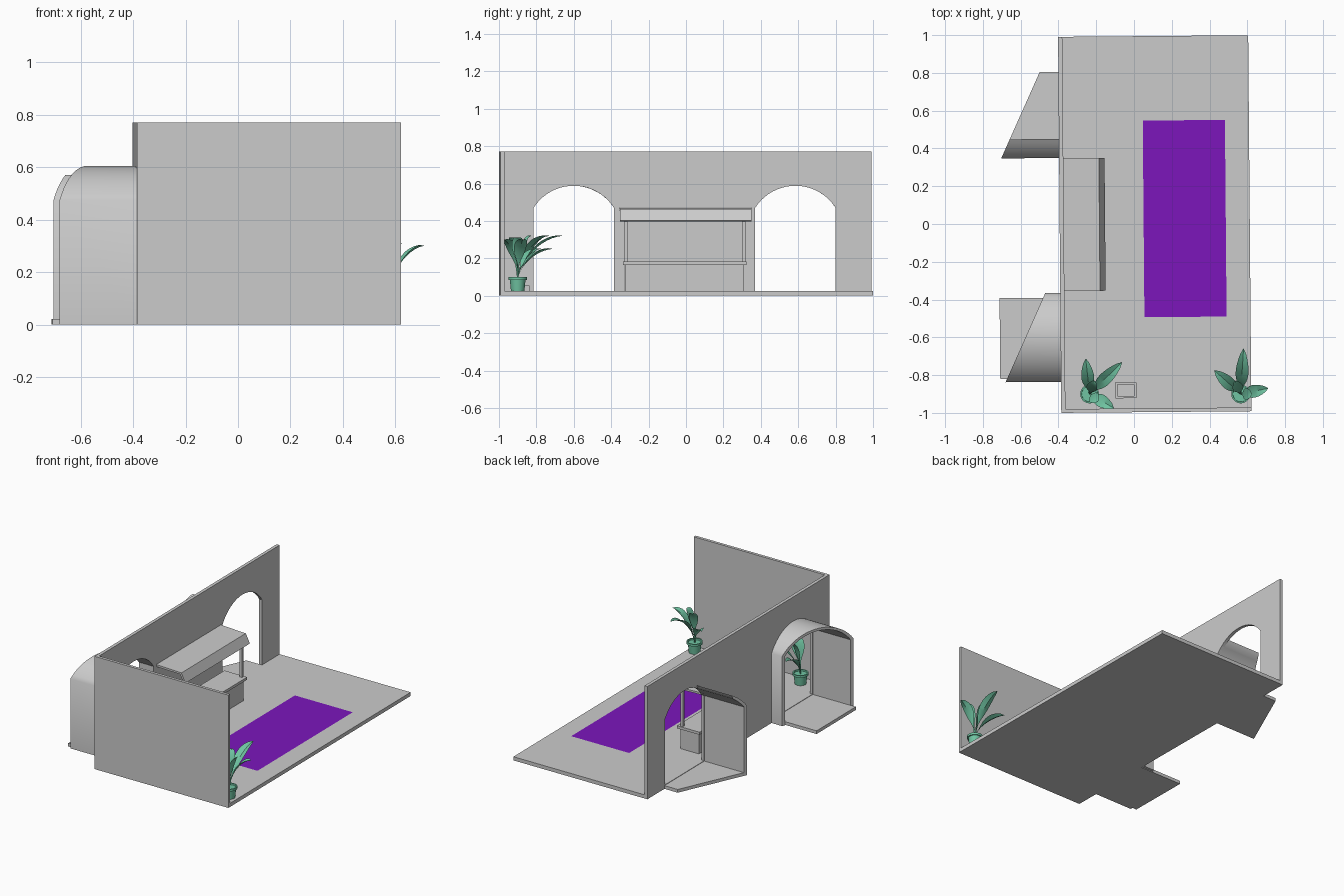
import bpy, bmesh, math
from mathutils import Matrix, Vector

if "Cube" in bpy.data.objects:
    bpy.data.objects.remove(bpy.data.objects["Cube"])

TURN = 0.0085  # the whole room sits very slightly rotated


def finish(name, bm, mat=None, smooth=False):
    bmesh.ops.recalc_face_normals(bm, faces=bm.faces)
    me = bpy.data.meshes.new(name)
    bm.to_mesh(me)
    bm.free()
    ob = bpy.data.objects.new(name, me)
    bpy.context.collection.objects.link(ob)
    if mat:
        me.materials.append(mat)
    if smooth:
        bpy.ops.object.select_all(action='DESELECT')
        ob.select_set(True)
        bpy.context.view_layer.objects.active = ob
        bpy.ops.object.shade_smooth_by_angle(angle=math.radians(35))
    return ob


def material(name, col):
    m = bpy.data.materials.new(name)
    m.diffuse_color = col
    m.use_nodes = True
    m.node_tree.nodes["Principled BSDF"].inputs["Base Color"].default_value = m.diffuse_color
    return m


def prism(name, pts, place_a, place_b, smooth=False):
    """Closed solid between two placements of one 2D outline."""
    bm = bmesh.new()
    a = [bm.verts.new(place_a(*p)) for p in pts]
    b = [bm.verts.new(place_b(*p)) for p in pts]
    bm.faces.new(a)
    bm.faces.new(b[::-1])
    n = len(pts)
    for i in range(n):
        j = (i + 1) % n
        bm.faces.new((a[i], a[j], b[j], b[i]))
    ob = finish(name, bm, None, smooth)
    ob.rotation_euler.z = TURN
    return ob


def slab(name, pts, z0, z1):
    return prism(name, pts, lambda x, y: (x, y, z0), lambda x, y: (x, y, z1))


def box(name, x0, x1, y0, y1, z0, z1):
    return slab(name, [(x0, y0), (x1, y0), (x1, y1), (x0, y1)], z0, z1)


def arch(yc, hw, rise, z0, n=20):
    """Points of a segmental arch from low y to high y."""
    r = (hw * hw + rise * rise) / (2 * rise)
    h = math.asin(hw / r)
    return [(yc + r * math.sin(-h + 2 * h * i / n),
             z0 + rise - r + r * math.cos(-h + 2 * h * i / n)) for i in range(n + 1)]


purple = material("carpet_purple", (0.2, 0.008, 0.5, 1))
green = material("plant_green", (0.16, 0.55, 0.36, 1))

X0, X1, Y0, Y1, H = -0.3935, 0.613, -0.9965, 0.994, 0.77
CA, CB = -0.597, 0.588

# floors of room and both alcoves
box("floor", X0, X1, Y0, Y1, 0, 0.025)
box("alcove_floor_front", -0.715, X0, -0.815, -0.387, 0, 0.022)
slab("alcove_floor_back", [(X0, 0.36), (-0.697, 0.36), (-0.493, 0.808), (X0, 0.808)], 0, 0.022)

# walls, the left one with two arched openings
box("front_wall", X0, X1, Y0, Y0 + 0.02, 0, H)
outline = [(Y0, 0)]
for c in (CA, CB):
    outline += [(c - 0.215, 0)] + arch(c, 0.215, 0.118, 0.47) + [(c + 0.215, 0)]
outline += [(Y1, 0), (Y1, H), (Y0, H)]
prism("arched_wall", outline, lambda y, z: (X0, y, z), lambda y, z: (X0 + 0.022, y, z))

# vaults behind the openings, cut off at a slant
outer = [(CA - 0.235, 0)] + arch(CA, 0.235, 0.13, 0.475) + [(CA + 0.235, 0)]
inner = [(CA - 0.216, 0)] + arch(CA, 0.216, 0.118, 0.47) + [(CA + 0.216, 0)]
prism("vault_front", outer + inner[::-1], lambda y, z: (X0, y, z),
      lambda y, z: (-0.687 + (y + 0.832) * 0.455, y, z), True)
outer = [(CB - 0.235, 0)] + [p for p in arch(CB, 0.235, 0.13, 0.475) if p[0] < 0.455]
inner = [(CB - 0.216, 0)] + [p for p in arch(CB, 0.216, 0.118, 0.47) if p[0] < 0.455]
prism("vault_back_partial", outer + inner[::-1], lambda y, z: (X0, y, z),
      lambda y, z: (-0.697 + (y - 0.36) * 0.455, y, z), True)

# carpet
bm = bmesh.new()
bm.faces.new([bm.verts.new((x, y, 0.027)) for x, y in
              ((0.051, -0.494), (0.486, -0.494), (0.486, 0.547), (0.051, 0.547))])
finish("carpet", bm, purple).rotation_euler.z = TURN

# bar counter with posts and awning
box("counter_base", -0.31, -0.17, -0.325, 0.31, 0, 0.165)
box("counter_top", -0.325, -0.155, -0.335, 0.325, 0.165, 0.183)
for side, y in (("front", -0.32), ("back", 0.31)):
    box("counter_post_" + side, -0.195, -0.178, y - 0.009, y + 0.009, 0.183, 0.45)
awning = [(-0.372, 0.472), (-0.183, 0.464), (-0.153, 0.402), (-0.166, 0.398),
          (-0.193, 0.452), (-0.372, 0.458)]
prism("awning", awning, lambda x, z: (x, -0.352, z), lambda x, z: (x, 0.352, z))

# small open tray by the front wall
box("tray_base", -0.107, 0.005, -0.922, -0.838, 0.025, 0.03)
for i, x in enumerate((-0.107, -0.007)):
    box("tray_side_%d" % i, x, x + 0.012, -0.922, -0.838, 0.025, 0.055)
for i, y in enumerate((-0.922, -0.85)):
    box("tray_end_%d" % i, -0.107, 0.005, y, y + 0.012, 0.025, 0.055)


# potted plants
def pot(name, base):
    prof = [(0, 0.025), (0.036, 0.025), (0.042, 0.085), (0.05, 0.085),
            (0.05, 0.1), (0.042, 0.1), (0.041, 0.09), (0, 0.09)]
    bm = bmesh.new()
    vs = [bm.verts.new((r, 0, z)) for r, z in prof]
    es = [bm.edges.new(e) for e in zip(vs, vs[1:])]
    bmesh.ops.spin(bm, geom=vs + es, axis=(0, 0, 1), cent=(0, 0, 0),
                   angle=2 * math.pi, steps=20)
    bmesh.ops.remove_doubles(bm, verts=bm.verts, dist=1e-5)
    bmesh.ops.translate(bm, verts=bm.verts, vec=base)
    finish(name, bm, green, True)


def leaf(bm, tip, width, n=12):
    """Arched stem widening into a folded blade."""
    out = Vector((tip[0], tip[1], 0))
    side = Vector((-out.y, out.x, 0)).normalized()
    rows = []
    for i in range(n + 1):
        t = i / n
        mid = out * t ** 1.5 + Vector((0, 0, 0.085 + (tip[2] - 0.085) * (1 - (1 - t) ** 1.6)))
        u = max(0, (t - 0.3) / 0.7)
        w = 0.004 + width / 2 * math.sin(math.pi * u ** 0.85) ** 0.8 if 0 < u < 1 else 0.004
        w = 0.001 if i == n else w
        lift = Vector((0, 0, w * 0.45))
        rows.append([bm.verts.new(p) for p in (mid - side * w + lift, mid, mid + side * w + lift)])
    for a, b in zip(rows, rows[1:]):
        for k in (0, 1):
            bm.faces.new((a[k], a[k + 1], b[k + 1], b[k]))


tips = [((0.015, 0.24, 0.32), 0.06), ((-0.14, 0.125, 0.25), 0.06),
        ((0.145, 0.03, 0.30), 0.06), ((0.06, 0.0, 0.31), 0.055), ((-0.03, 0.07, 0.32), 0.05)]
for label, x, turn in (("right", 0.565, 0), ("left", -0.235, -42)):
    base = Vector((x, -0.9, 0))
    pot("plant_pot_" + label, base)
    bm = bmesh.new()
    for tip, w in tips:
        leaf(bm, tip, w)
    bm.transform(Matrix.Translation(base) @ Matrix.Rotation(math.radians(turn), 4, 'Z'))
    finish("plant_leaves_" + label, bm, green, True)
